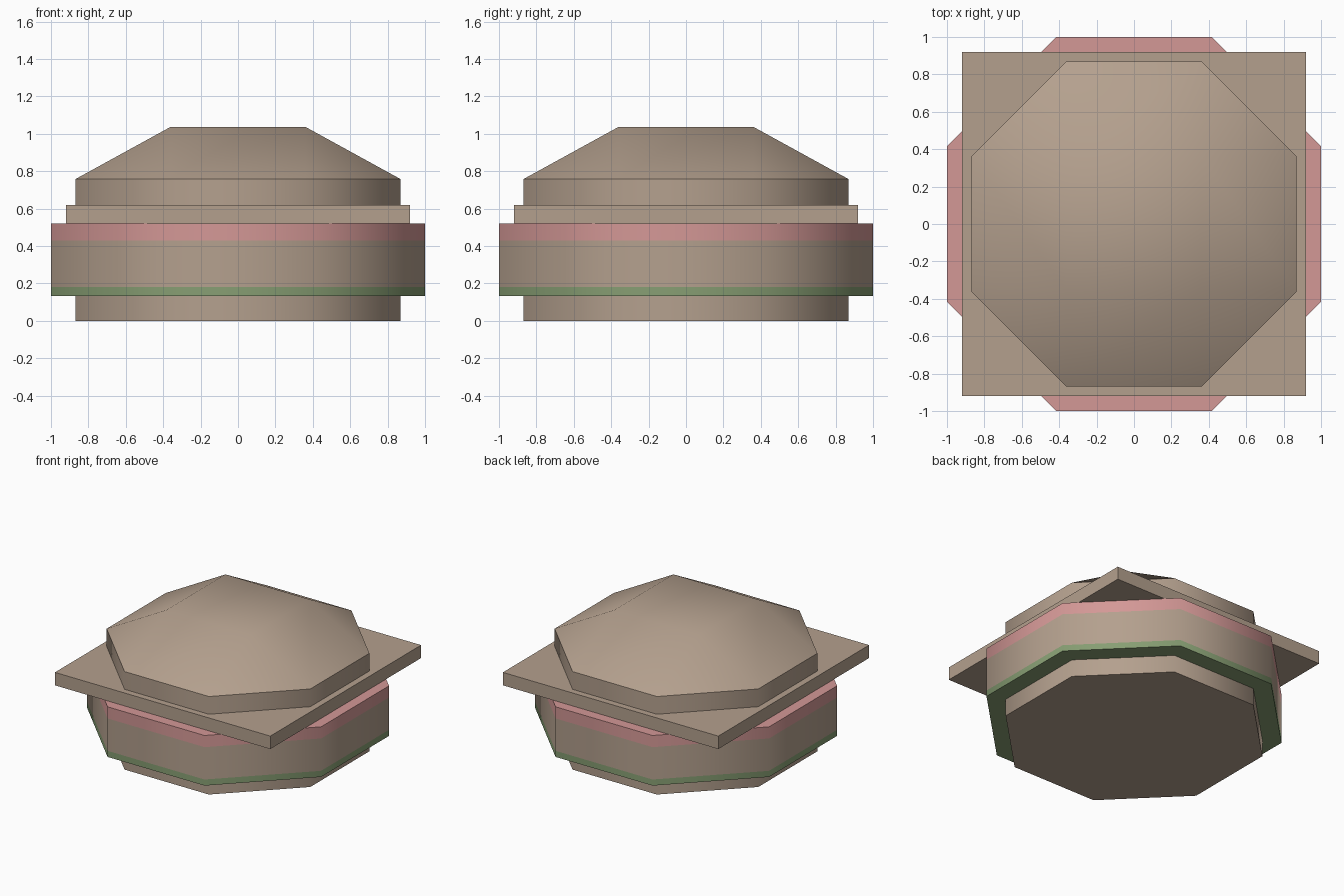
import bpy, bmesh, math

if "Cube" in bpy.data.objects:
    bpy.data.objects.remove(bpy.data.objects["Cube"])


def material(name, color):
    m = bpy.data.materials.new(name)
    m.diffuse_color = (*color, 1)
    m.use_nodes = True
    m.node_tree.nodes["Principled BSDF"].inputs["Base Color"].default_value = m.diffuse_color
    return m


BROWN = material("bun brown", (0.456, 0.352, 0.270))
PINK = material("tomato pink", (0.658, 0.314, 0.305))
GREEN = material("lettuce green", (0.242, 0.342, 0.171))


def octagon(apothem, z):
    r = apothem / math.cos(math.pi / 8)
    return [(r * math.cos(math.pi / 8 + i * math.pi / 4),
             r * math.sin(math.pi / 8 + i * math.pi / 4), z) for i in range(8)]


def square(half, z):
    return [(half, half, z), (-half, half, z), (-half, -half, z), (half, -half, z)]


def stack(name, rings, mats, top_square=None):
    """Loft equal rings upward; optionally close an octagon onto a square top."""
    bm = bmesh.new()
    loops = [[bm.verts.new(p) for p in ring] for ring in rings]
    bm.faces.new(loops[0][::-1])
    n = len(loops[0])
    for k, (a, b) in enumerate(zip(loops, loops[1:])):
        for i in range(n):
            j = (i + 1) % n
            f = bm.faces.new((a[i], a[j], b[j], b[i]))
            f.material_index = min(k, len(mats) - 1)
    rim = loops[-1]
    if top_square:
        sq = [bm.verts.new(p) for p in top_square]
        for i in range(4):
            # diagonal corner triangle, then the straight sloping side
            bm.faces.new((rim[2 * i], rim[2 * i + 1], sq[i]))
            bm.faces.new((rim[2 * i + 1], rim[(2 * i + 2) % 8], sq[(i + 1) % 4], sq[i]))
        rim = sq
    bm.faces.new(rim).material_index = len(mats) - 1
    bmesh.ops.recalc_face_normals(bm, faces=bm.faces[:])
    me = bpy.data.meshes.new(name)
    bm.to_mesh(me)
    bm.free()
    for m in mats:
        me.materials.append(m)
    ob = bpy.data.objects.new(name, me)
    bpy.context.collection.objects.link(ob)
    bpy.context.view_layer.objects.active = ob
    ob.select_set(True)
    bpy.ops.object.shade_smooth_by_angle(angle=math.radians(50))
    ob.select_set(False)
    return ob


# Bottom bun
stack("bottom_bun", [octagon(0.87, 0), octagon(0.87, 0.133)], [BROWN])
# Filling: green layer, brown patty, pink layer
stack("filling", [octagon(1.0, z) for z in (0.133, 0.18, 0.43, 0.52)],
      [GREEN, BROWN, PINK])
# Square slice
stack("square_slice", [square(0.92, 0.52), square(0.92, 0.62)], [BROWN])
# Top bun: octagonal wall sloping in to a flat square top
stack("top_bun", [octagon(0.87, 0.62), octagon(0.87, 0.757)], [BROWN],
      top_square=square(0.36, 1.037))
